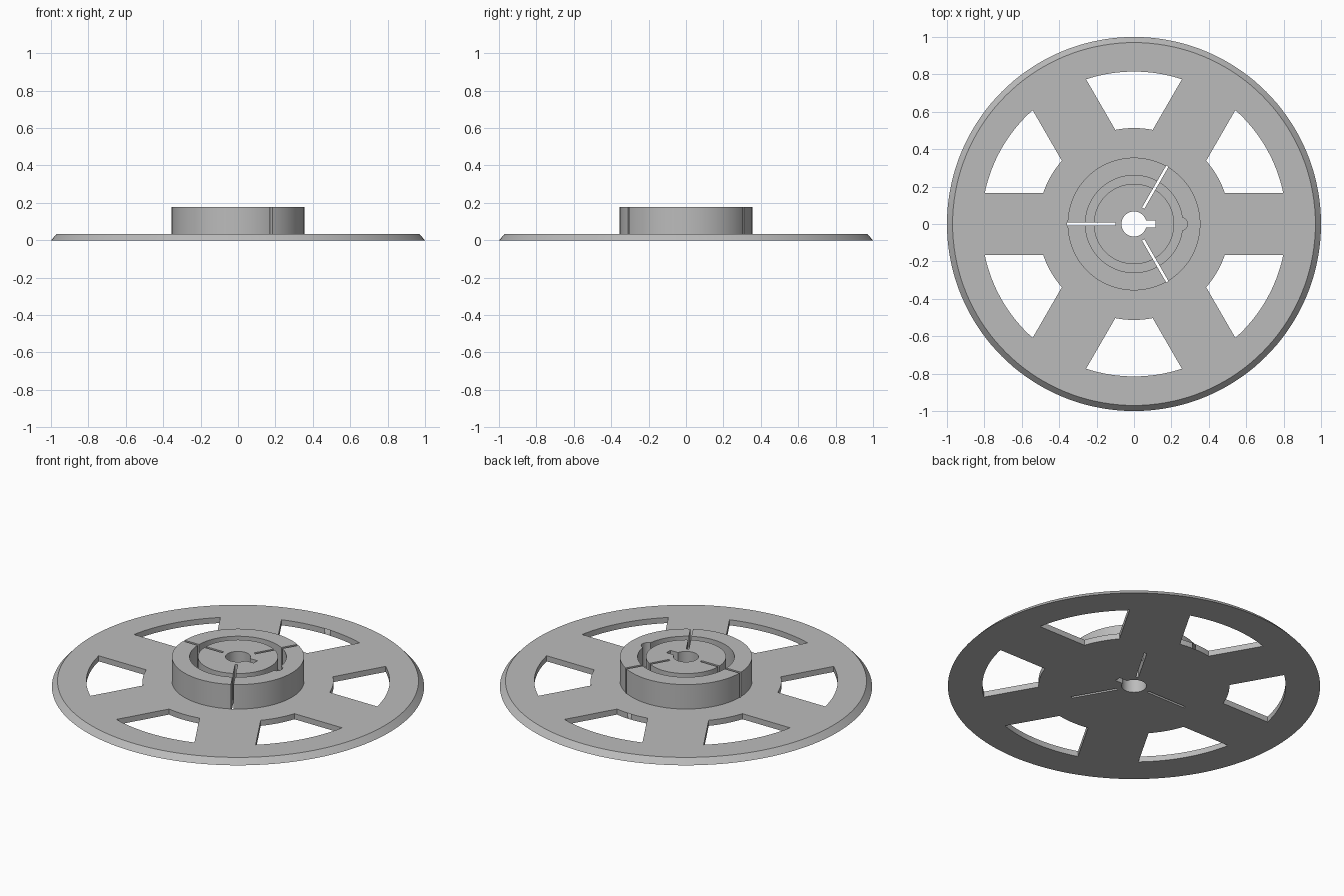
import bpy
import bmesh
from math import cos, sin, pi, asin, radians

cube = bpy.data.objects.get("Cube")
if cube:
    bpy.data.objects.remove(cube, do_unlink=True)

SEGMENTS = 144
PLATE_TOP, HUB_TOP = 0.033, 0.178
BORE, HUB = 0.067, 0.355

grey = bpy.data.materials.new("light grey plastic")
grey.use_nodes = True
colour = (0.5, 0.5, 0.5, 1)
grey.diffuse_color = colour
grey.node_tree.nodes["Principled BSDF"].inputs["Base Color"].default_value = colour


def make_object(name, bm):
    bmesh.ops.recalc_face_normals(bm, faces=bm.faces)
    mesh = bpy.data.meshes.new(name)
    bm.to_mesh(mesh)
    bm.free()
    mesh.materials.append(grey)
    obj = bpy.data.objects.new(name, mesh)
    bpy.context.collection.objects.link(obj)
    return obj


def lathe(name, profile):
    """Revolve a closed (radius, height) profile about z."""
    bm = bmesh.new()
    rings = []
    for i in range(SEGMENTS):
        a = 2 * pi * i / SEGMENTS
        rings.append([bm.verts.new((r * cos(a), r * sin(a), z)) for r, z in profile])
    for i, ring in enumerate(rings):
        following = rings[(i + 1) % SEGMENTS]
        for j in range(len(profile)):
            k = (j + 1) % len(profile)
            bm.faces.new((ring[j], following[j], following[k], ring[k]))
    return make_object(name, bm)


def prism(name, outline, bottom=-0.1, top=0.3, turn=0):
    """Extrude a flat outline upwards, turned about z."""
    c, s = cos(turn), sin(turn)
    bm = bmesh.new()
    face = bm.faces.new([bm.verts.new((x * c - y * s, x * s + y * c, bottom))
                         for x, y in outline])
    up = bmesh.ops.extrude_face_region(bm, geom=[face])["geom"]
    bmesh.ops.translate(bm, vec=(0, 0, top - bottom),
                        verts=[v for v in up if isinstance(v, bmesh.types.BMVert)])
    return make_object(name, bm)


def arc(radius, start, end, steps, cx=0):
    return [(cx + radius * cos(start + (end - start) * i / steps),
             radius * sin(start + (end - start) * i / steps)) for i in range(steps + 1)]


def box(x0, x1, half):
    return [(x0, -half), (x1, -half), (x1, half), (x0, half)]


# Flange with bevelled rim, hub ring, groove and centre boss
reel = lathe("reel_flange_and_hub", [
    (BORE, 0), (1, 0), (0.97, PLATE_TOP), (HUB, PLATE_TOP), (HUB, HUB_TOP),
    (0.26, HUB_TOP), (0.26, PLATE_TOP), (0.215, PLATE_TOP), (0.215, HUB_TOP),
    (BORE, HUB_TOP)])

# Six windows between parallel-sided spokes
cutters = []
inner, outer, half_spoke = 0.513, 0.815, 0.165
a_in, a_out = (pi / 6 - asin(half_spoke / r) for r in (inner, outer))
window = arc(inner, a_in, -a_in, 10) + arc(outer, -a_out, a_out, 16)
for i in range(6):
    cutters.append(prism("window_cutter", window, turn=radians(30 + 60 * i)))

# Three narrow slots through hub and flange
for i in range(3):
    cutters.append(prism("slot_cutter", box(0.098, HUB + 0.002, 0.007),
                         turn=radians(60 + 120 * i)))

# Keyway beside the bore, and rounded pocket in the hub ring
cutters.append(prism("keyway_cutter", box(0.04, 0.115, 0.018)))
cutters.append(prism("pocket_cutter", [(0.235, 0.036)] + arc(0.036, pi / 2, -pi / 2, 16, 0.25)
                     + [(0.235, -0.036)], bottom=PLATE_TOP + 0.001))

bpy.context.view_layer.objects.active = reel
for cutter in cutters:
    mod = reel.modifiers.new("cut", "BOOLEAN")
    mod.operation = "DIFFERENCE"
    mod.solver = "EXACT"
    mod.object = cutter
    bpy.ops.object.modifier_apply(modifier=mod.name)
    bpy.data.objects.remove(cutter, do_unlink=True)

# Smooth the round walls, keep the edges crisp
for obj in bpy.context.selected_objects:
    obj.select_set(False)
reel.select_set(True)
bpy.ops.object.shade_smooth_by_angle(angle=radians(30))
